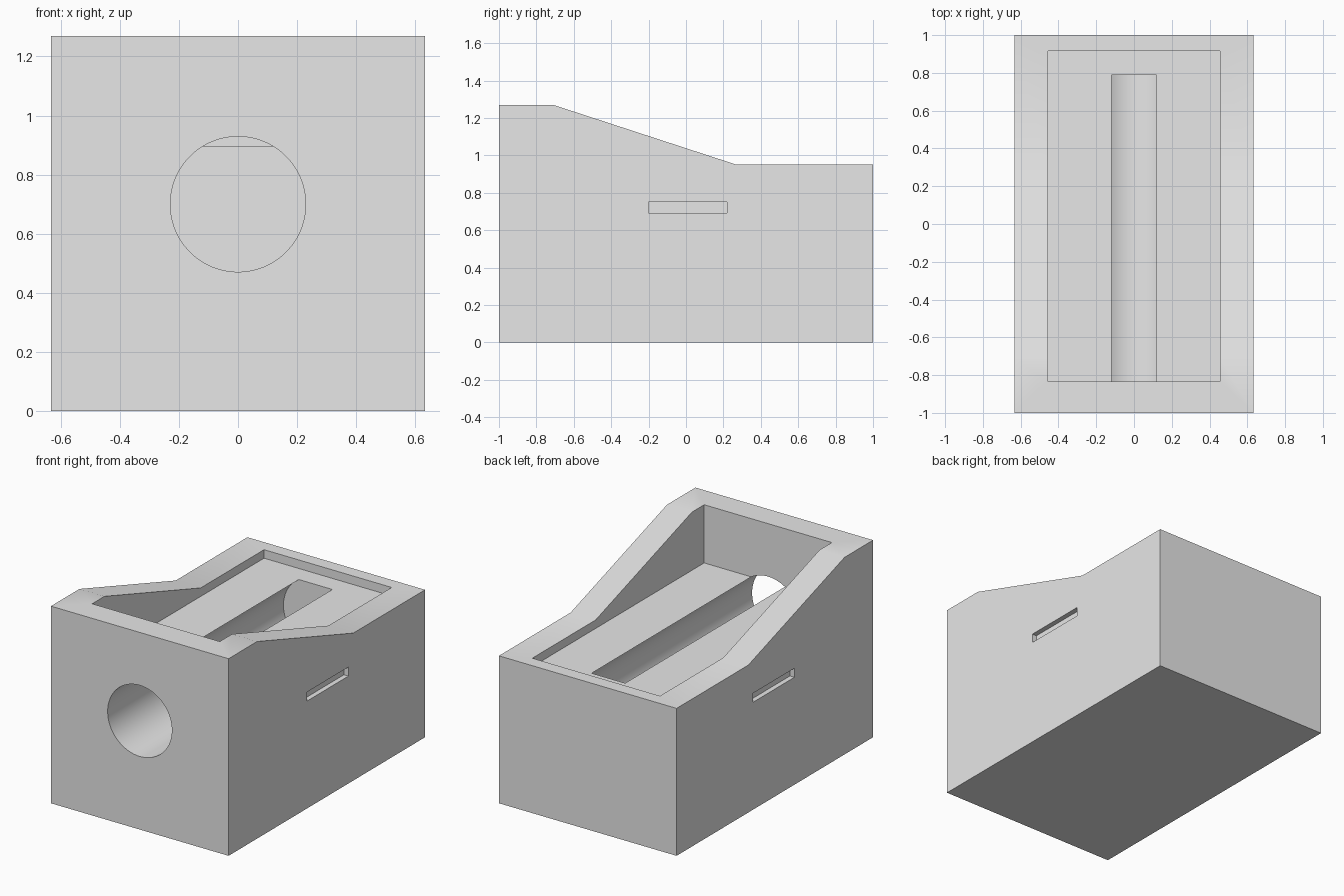
import bpy
import bmesh
import math
from mathutils import Matrix, Vector

if "Cube" in bpy.data.objects:
    bpy.data.objects.remove(bpy.data.objects["Cube"], do_unlink=True)

# Single plain grey material
grey = bpy.data.materials.new("plain grey")
grey.use_nodes = True
grey.diffuse_color = (0.8, 0.8, 0.8, 1)
grey.node_tree.nodes["Principled BSDF"].inputs["Base Color"].default_value = (0.8, 0.8, 0.8, 1)


def add_object(name, bm):
    bmesh.ops.recalc_face_normals(bm, faces=bm.faces)
    mesh = bpy.data.meshes.new(name)
    bm.to_mesh(mesh)
    bm.free()
    mesh.materials.append(grey)
    obj = bpy.data.objects.new(name, mesh)
    bpy.context.collection.objects.link(obj)
    return obj


def box(name, low, high):
    low, high = Vector(low), Vector(high)
    bm = bmesh.new()
    size = Matrix.Diagonal((*(high - low), 1))
    bmesh.ops.create_cube(bm, size=1, matrix=Matrix.Translation((low + high) / 2) @ size)
    return add_object(name, bm)


def cut(target, cutter):
    mod = target.modifiers.new(cutter.name, "BOOLEAN")
    mod.operation = "DIFFERENCE"
    mod.solver = "EXACT"
    mod.object = cutter
    bpy.context.view_layer.objects.active = target
    bpy.ops.object.modifier_apply(modifier=mod.name)
    bpy.data.objects.remove(cutter, do_unlink=True)


# Block: side profile with a sloping top, extruded across the width
half_width = 0.633
profile = [(-1, 0), (1, 0), (1, 0.95), (0.27, 0.95), (-0.71, 1.27), (-1, 1.27)]
bm = bmesh.new()
side = bm.faces.new([bm.verts.new((-half_width, y, z)) for y, z in profile])
extruded = bmesh.ops.extrude_face_region(bm, geom=[side])["geom"]
moved = [v for v in extruded if isinstance(v, bmesh.types.BMVert)]
bmesh.ops.translate(bm, verts=moved, vec=(2 * half_width, 0, 0))
block = add_object("sloped_block", bm)

# Open tray in the top
cut(block, box("tray_cutter", (-0.455, -0.835, 0.895), (0.455, 0.915, 1.5)))

# Blind round bore from the front, breaking through the tray floor
bm = bmesh.new()
start, end = -1.2, 0.79
place = Matrix.Translation((0, (start + end) / 2, 0.70)) @ Matrix.Rotation(math.pi / 2, 4, "X")
bmesh.ops.create_cone(bm, cap_ends=True, segments=96, radius1=0.229, radius2=0.229,
                      depth=end - start, matrix=place)
cut(block, add_object("bore_cutter", bm))

# Shallow grip slot in each side
slot_depth = 0.032
for sign in (-1, 1):
    xs = sorted((sign * (half_width - slot_depth), sign * (half_width + 0.1)))
    cut(block, box("slot_cutter", (xs[0], -0.20, 0.692), (xs[1], 0.22, 0.75)))

# Smooth the bore, keep the other edges crisp
bpy.ops.object.select_all(action="DESELECT")
block.select_set(True)
bpy.context.view_layer.objects.active = block
bpy.ops.object.shade_smooth_by_angle(angle=math.radians(30))
